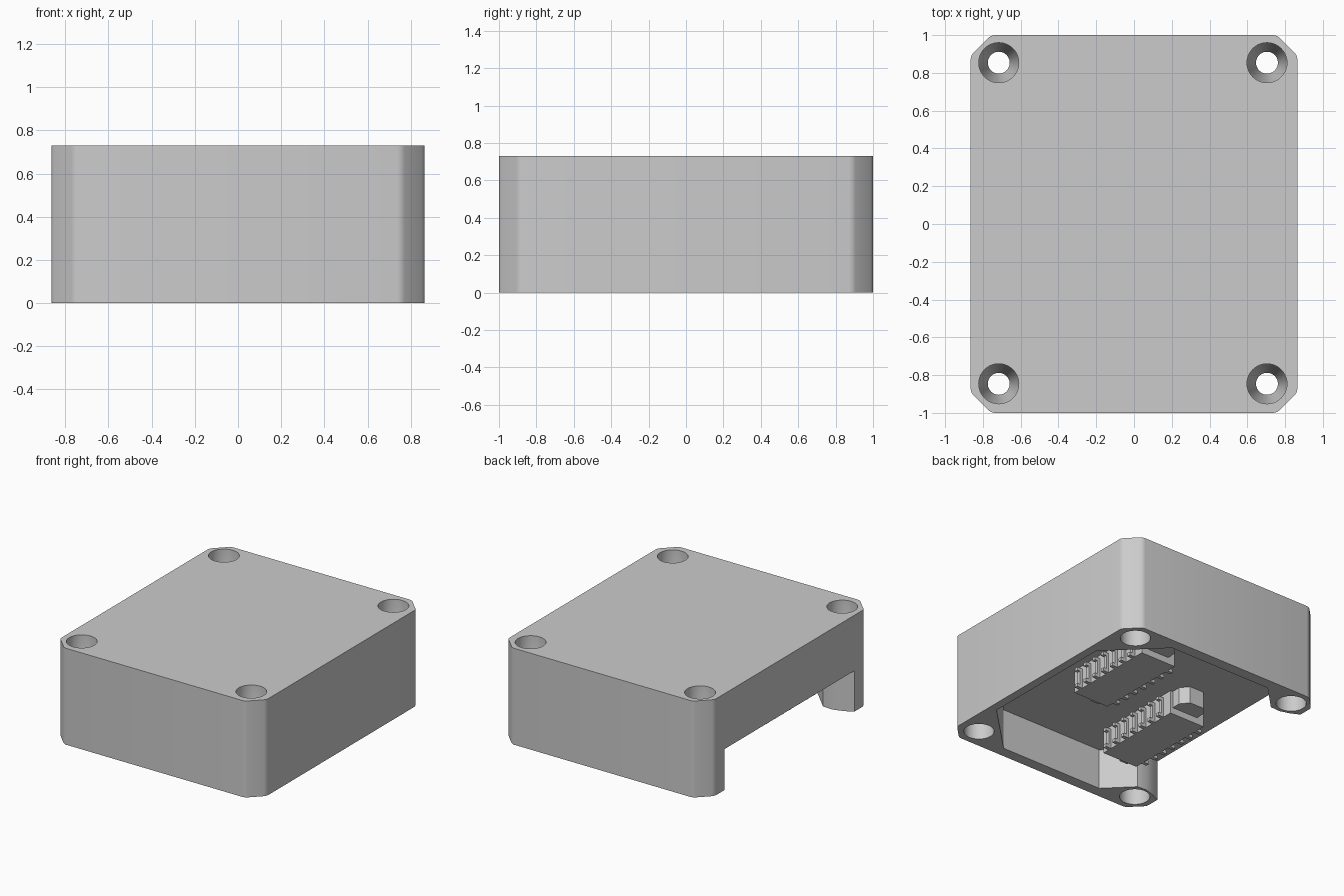
import bpy, bmesh, math
from mathutils import Vector

cube = bpy.data.objects.get("Cube")
if cube:
    bpy.data.objects.remove(cube, do_unlink=True)

grey = bpy.data.materials.new("plain_grey")
grey.use_nodes = True
COLOUR = (0.6, 0.6, 0.6, 1)
grey.diffuse_color = COLOUR
grey.node_tree.nodes["Principled BSDF"].inputs["Base Color"].default_value = COLOUR

HX, HY, TOP, CEIL = 0.865, 1.0, 0.73, 0.31


def finish(name, bm):
    bmesh.ops.recalc_face_normals(bm, faces=bm.faces)
    mesh = bpy.data.meshes.new(name)
    bm.to_mesh(mesh)
    bm.free()
    mesh.materials.append(grey)
    ob = bpy.data.objects.new(name, mesh)
    bpy.context.collection.objects.link(ob)
    return ob


def prism(name, outline, z0, z1, rounding=0):
    """Extrude an outline upwards, optionally rounding its upright edges."""
    bm = bmesh.new()
    face = bm.faces.new([bm.verts.new((x, y, z0)) for x, y in outline])
    out = bmesh.ops.extrude_face_region(bm, geom=[face])
    tops = [v for v in out["geom"] if isinstance(v, bmesh.types.BMVert)]
    bmesh.ops.translate(bm, verts=tops, vec=(0, 0, z1 - z0))
    if rounding:
        upright = [e for e in bm.edges
                   if abs(e.verts[0].co.z - e.verts[1].co.z) > 0.01]
        bmesh.ops.bevel(bm, geom=upright, offset=rounding, segments=3,
                        profile=0.5, affect='EDGES')
    return finish(name, bm)


def lathe(name, profile, cx, cy, sides=40):
    """Closed solid of revolution from (radius, z) points."""
    bm = bmesh.new()
    rings = []
    for r, z in profile:
        rings.append([bm.verts.new((cx + r * math.cos(math.tau * i / sides),
                                    cy + r * math.sin(math.tau * i / sides), z))
                      for i in range(sides)])
    for low, high in zip(rings, rings[1:]):
        for i in range(sides):
            j = (i + 1) % sides
            bm.faces.new((low[i], low[j], high[j], high[i]))
    bm.faces.new(rings[0])
    bm.faces.new(rings[-1])
    return finish(name, bm)


def add_box(bm, lo, hi):
    lo, hi = Vector(lo), Vector(hi)
    made = bmesh.ops.create_cube(bm, size=1)["verts"]
    for v in made:
        v.co = (lo + hi) / 2 + v.co * (hi - lo)


def cut(target, cutter):
    cutter.hide_render = True
    mod = target.modifiers.new("cut", 'BOOLEAN')
    mod.operation = 'DIFFERENCE'
    mod.solver = 'EXACT'
    mod.object = cutter
    bpy.context.view_layer.objects.active = target
    bpy.ops.object.modifier_apply(modifier=mod.name)
    bpy.data.objects.remove(cutter, do_unlink=True)


def mirrored(half):
    """Close an outline by mirroring it across y = 0."""
    return half + [(x, -y) for x, y in reversed(half)]


# Case with chamfered corners
C = 0.108
case = prism("case", mirrored([(HX, HY - C), (HX - C, HY),
                               (C - HX, HY), (-HX, HY - C)]), 0, TOP, 0.02)

# Underside cavity with corner bosses, open towards -x
cut(case, prism("cavity_cutter", mirrored([
    (0.80, 0.54), (0.42, 0.915), (-0.45, 0.915),
    (-0.64, 0.725), (-0.72, 0.72), (-0.80, 0.745), (-0.87, 0.78),
    (-0.95, 0.78)]), -0.1, CEIL))

# Screw holes: wide at both ends, tapering to a narrow throat
WIDE, NARROW = 0.106, 0.058
for sx in (-1, 1):
    for sy in (-1, 1):
        cut(case, lathe("hole_cutter", [
            (WIDE, -0.1), (WIDE, 0.22), (NARROW, 0.22), (NARROW, 0.36),
            (WIDE, 0.48), (WIDE, TOP + 0.1)], 0.71 * sx - 0.006, 0.85 * sy + 0.004))

bpy.ops.object.select_all(action='DESELECT')
case.select_set(True)
bpy.context.view_layer.objects.active = case
bpy.ops.object.shade_smooth_by_angle(angle=math.radians(30))


def connector(label, x0, y0):
    """Connector block hanging under the ceiling with pins and an end plug."""
    w, length, low = 0.30, 0.73, 0.13
    bm = bmesh.new()
    add_box(bm, (x0, y0, low), (x0 + w, y0 + length, CEIL + 0.01))
    finish(label + "_block", bm)

    # Bent pins along both long sides
    bm = bmesh.new()
    for i in range(7):
        y = y0 + 0.07 + i * 0.095
        for side in (-1, 1):
            face = x0 + (w if side > 0 else 0)
            for reach, za, zb in ((0.045, CEIL - 0.05, CEIL - 0.025),
                                  (0.02, low + 0.02, CEIL - 0.03),
                                  (0.045, low, low + 0.025)):
                xs = sorted((face - side * 0.005, face + side * reach))
                add_box(bm, (xs[0], y - 0.014, za), (xs[1], y + 0.014, zb))
    finish(label + "_pins", bm)

    # Faceted plug at the +y end
    xc, y1 = x0 + 0.17, y0 + length
    prism(label + "_plug", [(xc - 0.11, y1 - 0.01), (xc + 0.11, y1 - 0.01),
                            (xc + 0.11, y1 + 0.07), (xc + 0.06, y1 + 0.13),
                            (xc - 0.06, y1 + 0.13), (xc - 0.11, y1 + 0.07)],
          low + 0.05, CEIL + 0.01)

    # Small tab at the -y end
    bm = bmesh.new()
    add_box(bm, (x0 + 0.05, y0 - 0.04, low + 0.02),
            (x0 + 0.12, y0 + 0.01, low + 0.06))
    finish(label + "_tab", bm)


connector("open_side_connector", -0.60, -0.69)
connector("inner_connector", 0.095, -0.175)
